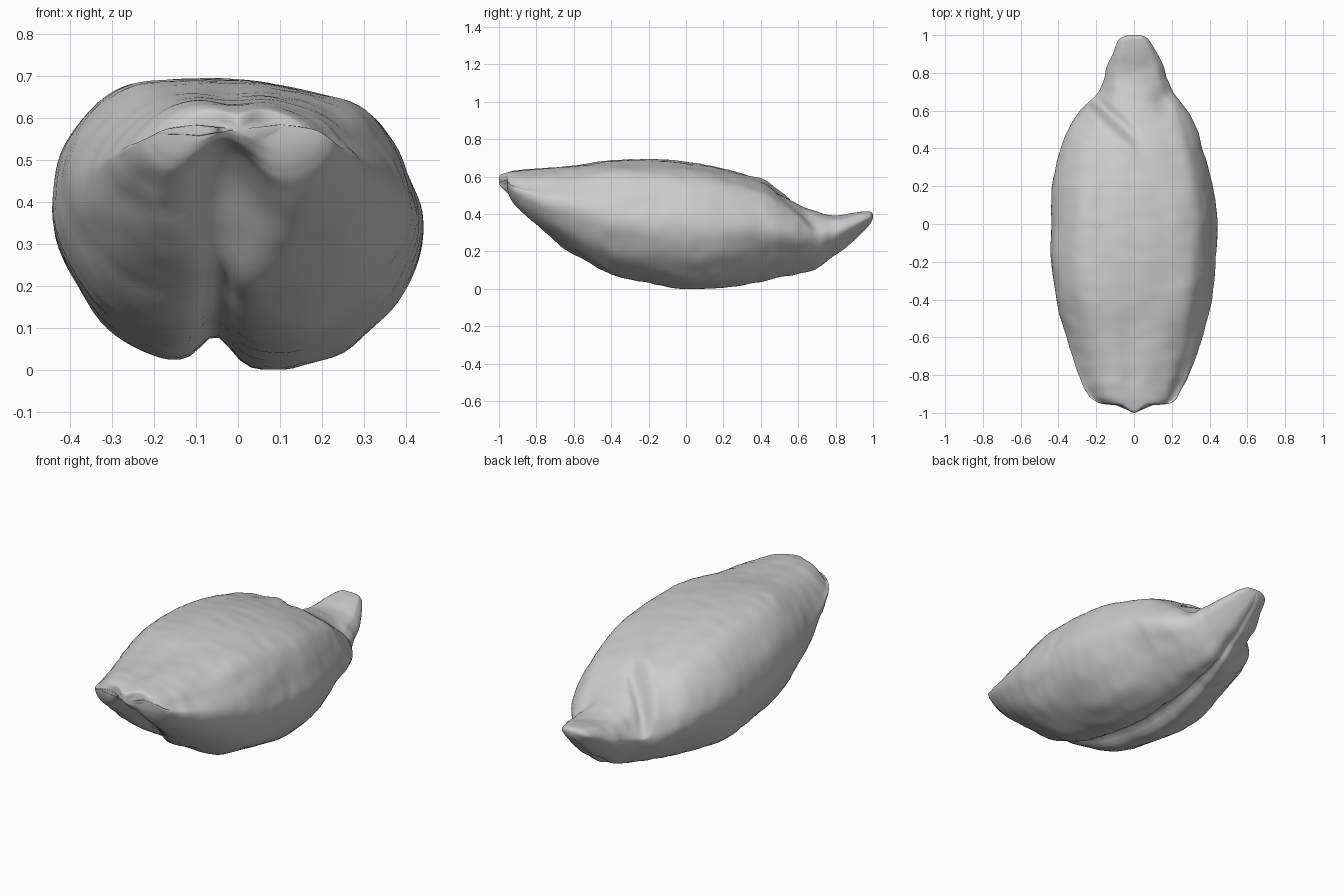
import bpy, bmesh, math
from mathutils import Vector, noise

if "Cube" in bpy.data.objects:
    bpy.data.objects.remove(bpy.data.objects["Cube"], do_unlink=True)

grey = bpy.data.materials.new("husk grey")
grey.use_nodes = True
colour = (0.6, 0.6, 0.6, 1)
grey.diffuse_color = colour
grey.node_tree.nodes["Principled BSDF"].inputs["Base Color"].default_value = colour


def spline(points, steps, closed=False):
    """Smooth curve through the points, with a fixed number of steps per span."""
    pts = [Vector(p) for p in points]
    n = len(pts)
    out = []
    for i in range(n if closed else n - 1):
        if closed:
            a, b, c, d = (pts[(i + k) % n] for k in (-1, 0, 1, 2))
        else:
            a, b, c, d = (pts[min(max(i + k, 0), n - 1)] for k in (-1, 0, 1, 2))
        for s in range(steps):
            t = s / steps
            out.append(b + (c - a) * (t / 2)
                       + (2 * a - 5 * b + 4 * c - d) * (t * t / 2)
                       + (3 * b - a - 3 * c + d) * (t ** 3 / 2))
    if not closed:
        out.append(pts[-1])
    return out


def bell(value, centre, width):
    return math.exp(-((value - centre) / width) ** 2)


def ramp(value, start, end):
    t = min(max((value - start) / (end - start), 0), 1)
    return t * t * (3 - 2 * t)


# Lengthwise stations: y, right edge, left edge, underside, top
stations = [
    (-.958, -.1, .1, .55, .615), (-.952, -.17, .18, .51, .63),
    (-.935, -.21, .215, .46, .637), (-.9, -.245, .24, .41, .642),
    (-.8, -.29, .29, .33, .65), (-.6, -.36, .36, .19, .665),
    (-.4, -.41, .41, .08, .685), (-.2, -.44, .43, .03, .69),
    (0, -.44, .44, 0, .675), (.2, -.43, .42, .01, .64),
    (.4, -.39, .37, .04, .575), (.5, -.35, .34, .06, .51),
    (.6, -.29, .29, .08, .45), (.69, -.2, .22, .105, .415),
    (.77, -.16, .18, .16, .395), (.83, -.145, .165, .2, .395),
    (.9, -.115, .13, .26, .41), (.97, -.085, .085, .33, .415),
    (.992, -.055, .06, .36, .41), (1, -.025, .025, .38, .4)]

# Cross-section within a unit box, anticlockwise from the underside
section = [
    (-.1, .03), (.25, 0), (.52, .05), (.8, .19), (.95, .35), (1, .49),
    (.95, .65), (.84, .79), (.68, .9), (.35, .97), (0, 1), (-.35, 1),
    (-.6, .98), (-.78, .9), (-.93, .77), (-1, .58), (-.93, .36),
    (-.7, .15), (-.42, .05)]


def surface_point(station, uv):
    y, right, left, bottom, top = station
    u, v = uv
    upper = ramp(v, .5, .85)
    lower = 1 - ramp(v, .2, .6)
    # Underside narrows to a keel towards the beak
    keel = ramp(y, .1, .6)
    narrowed = u * (1 - .28 * keel * (1 - ramp(v, 0, .65)))
    x = (left + right) / 2 + narrowed * (left - right) / 2
    # Furrow on the underside, opening into an arch at the front
    front = ramp(y, -.6, -.92)
    depth = .09 + .4 * front
    furrow = bell(u, -.12, .11 + .3 * front) * lower
    v += furrow * depth * (1 - .8 * ramp(y, .6, .9))
    z = bottom + v * (top - bottom)
    # Rounded shoulders at the front
    z -= upper * .055 * u * u * ramp(y, -.3, -.8)
    # Diagonal fold where the husk gives way to the beak
    across = y - .42 + x * .9
    z -= upper * .035 * bell(across, .05, .04) * ramp(x, .06, -.04)
    z += upper * .015 * bell(across, -.04, .05) * ramp(x, .06, -.04)
    z -= upper * .04 * bell(y, .66, .08) * bell(abs(x), .16, .06)
    # Shallow lengthwise channel on the top
    z -= upper * .015 * bell(x, -.02, .06) * bell(y, -.7, .3)
    # Swelling inside the furrow
    z -= lower * .02 * bell(x, 0, .06) * bell(y, -.68, .1)
    # Stalk nub drawn out from the front lip, drooping a little
    nub = bell(x, 0, .045) * ramp(y, -.9, -.955)
    return Vector((x, y - .042 * nub, z - .015 * nub))


# Husk body lofted from front to beak
bm = bmesh.new()
outline = spline(section, 6, closed=True)
rings = [[bm.verts.new(surface_point(st, uv)) for uv in outline]
         for st in spline(stations, 8)]
for ring, following in zip(rings, rings[1:]):
    for i in range(len(ring)):
        j = (i + 1) % len(ring)
        bm.faces.new((ring[i], ring[j], following[j], following[i]))
for end in (rings[0], rings[-1]):
    centre = sum((v.co for v in end), Vector()) / len(end)
    centre.y = max((v.co.y for v in end), key=abs)
    hub = bm.verts.new(centre)
    for i in range(len(end)):
        bm.faces.new((end[i], end[(i + 1) % len(end)], hub))

# Fine wrinkles running across and along the skin
bmesh.ops.recalc_face_normals(bm, faces=bm.faces[:])
bm.normal_update()
shifts = []
for v in bm.verts:
    p = v.co
    broad = noise.noise(Vector((p.x * 8, p.y * 4, p.z * 8)))
    fine = noise.noise(Vector((p.x * 9, p.y * 18, p.z * 9)))
    fade = 1 - .8 * ramp(abs(p.y), .8, 1)
    shifts.append(v.normal * (broad * .007 + fine * .004) * fade)
for v, shift in zip(bm.verts, shifts):
    v.co += shift
    v.co.z = max(v.co.z, 0)

mesh = bpy.data.meshes.new("husk")
bm.to_mesh(mesh)
bm.free()
husk = bpy.data.objects.new("husk", mesh)
bpy.context.collection.objects.link(husk)
mesh.materials.append(grey)
for face in mesh.polygons:
    face.use_smooth = True
